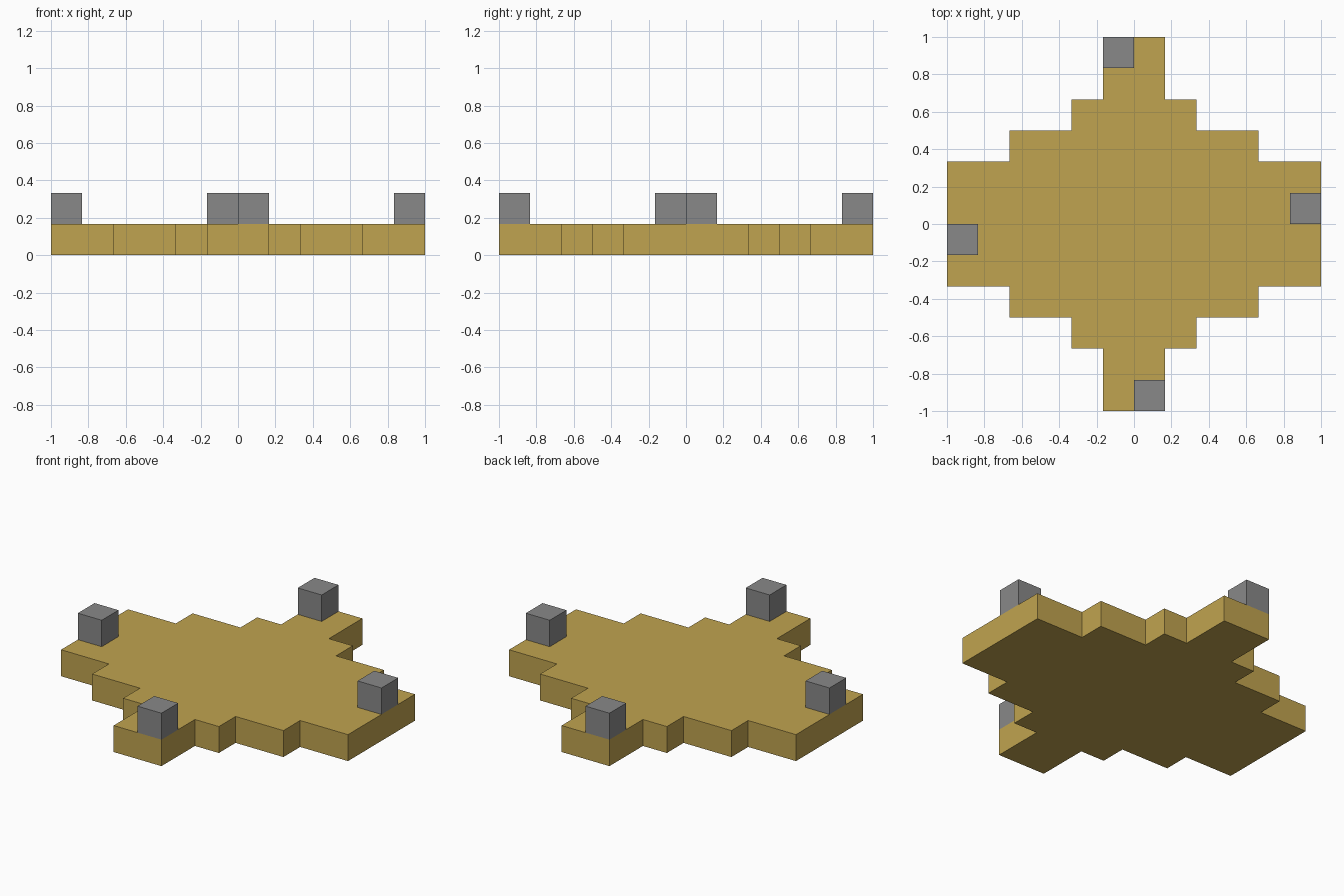
import bpy
import bmesh
from mathutils import Matrix, Vector

cube = bpy.data.objects.get("Cube")
if cube:
    bpy.data.objects.remove(cube, do_unlink=True)

U = 1 / 6  # one grid cell


def make_material(name, rgb):
    mat = bpy.data.materials.new(name)
    mat.use_nodes = True
    color = (*rgb, 1)
    mat.diffuse_color = color
    bsdf = next(n for n in mat.node_tree.nodes if n.type == "BSDF_PRINCIPLED")
    bsdf.inputs["Base Color"].default_value = color
    return mat


def make_prism(name, outline, bottom, top, mat):
    """Extrude a counter-clockwise outline, all in grid cells."""
    bm = bmesh.new()
    face = bm.faces.new([bm.verts.new((x * U, y * U, bottom * U)) for x, y in outline])
    grown = bmesh.ops.extrude_face_region(bm, geom=[face], use_keep_orig=True)
    verts = [v for v in grown["geom"] if isinstance(v, bmesh.types.BMVert)]
    bmesh.ops.translate(bm, verts=verts, vec=(0, 0, (top - bottom) * U))
    bmesh.ops.recalc_face_normals(bm, faces=bm.faces[:])
    mesh = bpy.data.meshes.new(name)
    bm.to_mesh(mesh)
    bm.free()
    mesh.materials.append(mat)
    obj = bpy.data.objects.new(name, mesh)
    bpy.context.collection.objects.link(obj)
    return obj


gold = make_material("ochre gold", (0.53, 0.37, 0.08))
grey = make_material("stone grey", (0.25, 0.25, 0.25))

# Stepped platform: one quarter outline mirrored to all four quadrants
quarter = [(6, 2), (4, 2), (4, 3), (2, 3), (2, 4), (1, 4), (1, 6)]
half = quarter + [(-x, y) for x, y in reversed(quarter)]
outline = half + [(-x, -y) for x, y in half]
make_prism("stepped_platform", outline, 0, 1, gold)

# Corner blocks: one per arm, each a quarter turn from the last
square = [(5, 0), (6, 0), (6, 1), (5, 1)]
for i, side in enumerate(("left", "back", "right", "front")):
    turn = Matrix.Rotation(i * 1.5707963, 2)
    corners = [turn @ Vector(p) for p in square]
    make_prism(side + "_block", corners, 1, 2, grey)
